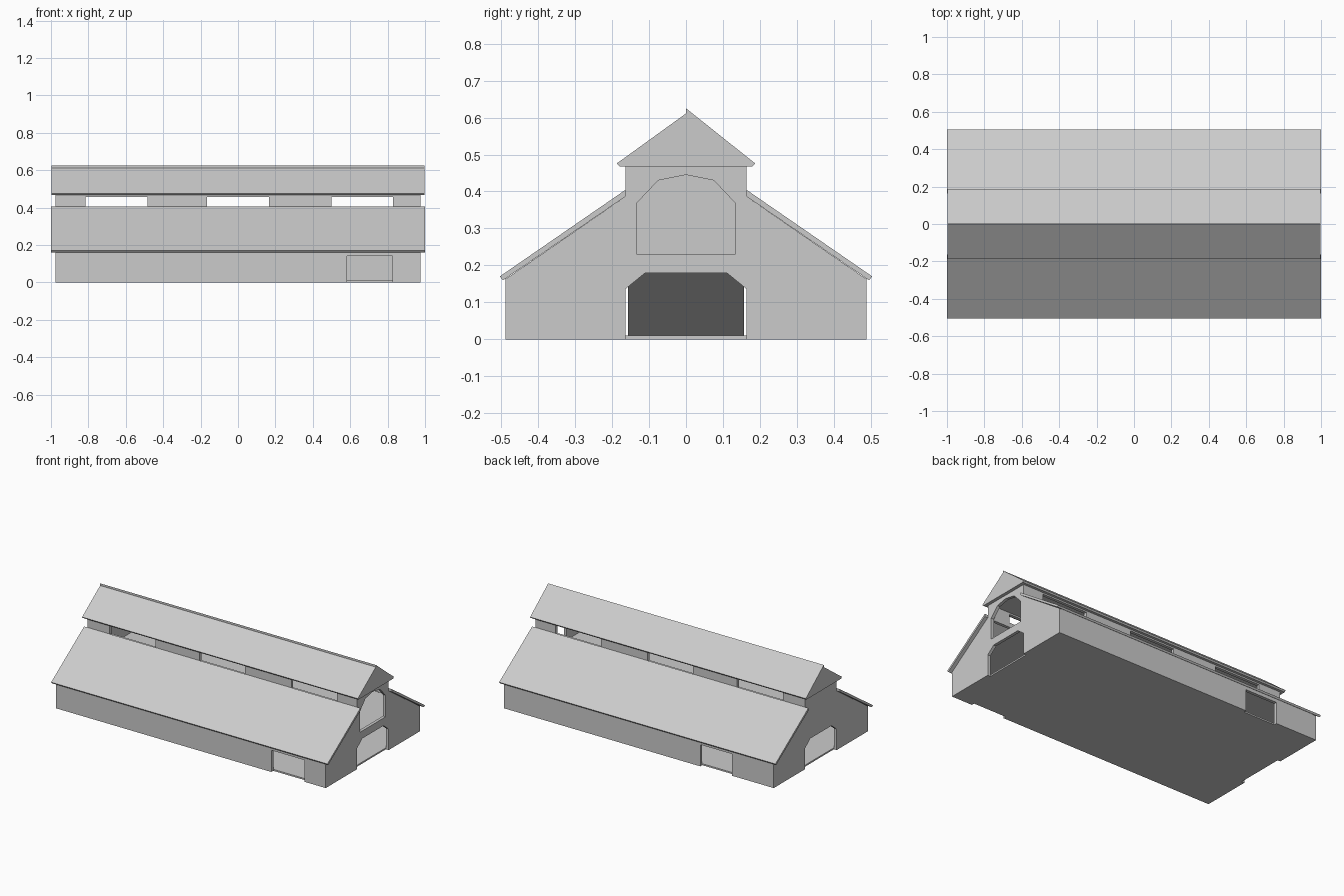
import bpy

if "Cube" in bpy.data.objects:
    bpy.data.objects.remove(bpy.data.objects["Cube"])

GREY = bpy.data.materials.new("plain grey")
GREY.diffuse_color = (0.6, 0.6, 0.6, 1)
GREY.use_nodes = True
GREY.node_tree.nodes["Principled BSDF"].inputs["Base Color"].default_value = GREY.diffuse_color


def prism(name, pts, axis, a, b):
    """Extrude a closed outline along an axis ('x': pts are y,z; 'y': pts are x,z)."""
    def put(p, t):
        return (t, p[0], p[1]) if axis == "x" else (p[0], t, p[1])
    n = len(pts)
    verts = [put(p, a) for p in pts] + [put(p, b) for p in pts]
    faces = [tuple(range(n))[::-1], tuple(range(n, 2 * n))]
    faces += [(i, (i + 1) % n, n + (i + 1) % n, n + i) for i in range(n)]
    # keep normals pointing outward
    area = sum(pts[i][0] * pts[(i + 1) % n][1] - pts[(i + 1) % n][0] * pts[i][1] for i in range(n))
    if (area < 0) != (axis == "y"):
        faces = [f[::-1] for f in faces]
    me = bpy.data.meshes.new(name)
    me.from_pydata(verts, [], faces)
    me.materials.append(GREY)
    ob = bpy.data.objects.new(name, me)
    bpy.context.collection.objects.link(ob)
    return ob


def box(name, x0, x1, y0, y1, z0, z1):
    return prism(name, [(y0, z0), (y1, z0), (y1, z1), (y0, z1)], "x", x0, x1)


def cut(ob, cutter):
    mod = ob.modifiers.new("opening", "BOOLEAN")
    mod.object = cutter
    mod.operation = "DIFFERENCE"
    mod.solver = "EXACT"
    cutter.hide_render = True
    cutter.hide_viewport = True


def mirrored(half):
    """Complete a symmetric outline from its +y half."""
    return half + [(-y, z) for y, z in reversed(half) if y > 0]


END, T = 0.977, 0.02

# Gable ends with the chamfered passage notched out of the bottom
gable = mirrored([(0.11, 0.18), (0.163, 0.137), (0.163, 0), (0.488, 0), (0.488, 0.163),
                  (0.163, 0.387), (0.163, 0.481), (0, 0.611)])
right_gable = prism("right_gable", gable, "x", END - T, END)
prism("left_gable", gable, "x", -END, -END + T)

# Loft window in the right gable only
window = mirrored([(0.132, 0.23), (0.132, 0.37), (0.075, 0.43), (0, 0.445)])
cut(right_gable, prism("loft_window_cutter", window, "x", 0.9, 1.05))

# Long walls, each with one side door, and clerestory walls with three openings
for side, s, dx0, dx1 in (("front", -1, 0.583, 0.825), ("back", 1, -0.675, -0.445)):
    lo, hi = sorted((s * 0.488, s * 0.468))
    wall = box(side + "_wall", -END + T, END - T, lo, hi, 0, 0.165)
    cut(wall, box(side + "_door_cutter", dx0, dx1, lo - 0.03, hi + 0.03, -0.05, 0.142))

    lo, hi = sorted((s * 0.163, s * 0.143))
    x = -END + T
    for i, c in enumerate((-0.65, 0.0, 0.665, None)):
        nxt = END - T if c is None else c - 0.165
        box(f"{side}_clerestory_pier_{i}", x, nxt, lo, hi, 0.37, 0.482)
        if c is not None:
            x = c + 0.165
            box(f"{side}_clerestory_lintel_{i}", nxt, x, lo, hi, 0.457, 0.482)
            box(f"{side}_clerestory_sill_{i}", nxt, x, lo, hi, 0.37, 0.4)

    # Lower aisle roof
    prism(side + "_aisle_roof", [(s * 0.163, 0.387), (s * 0.495, 0.160),
                                 (s * 0.504, 0.170), (s * 0.163, 0.405)], "x", -1, 1)

# Upper roof
prism("upper_roof", mirrored([(0, 0.625), (0.187, 0.476), (0.179, 0.467)])
      + [(0, 0.611)], "x", -0.998, 0.998)

# Floor, loft deck with stair opening, and the ramp joining them
box("floor", -END + T, END - T, -0.468, 0.468, 0, 0.01)
deck = box("loft_deck", -END + T, END - T, -0.415, 0.415, 0.2, 0.215)
cut(deck, box("ramp_hole_cutter", -0.2, 0.15, -0.157, 0.157, 0.15, 0.25))
prism("loft_ramp", [(-0.26, 0), (-0.215, 0), (0.15, 0.197), (0.15, 0.215), (0.135, 0.215)],
      "y", -0.157, 0.157)
